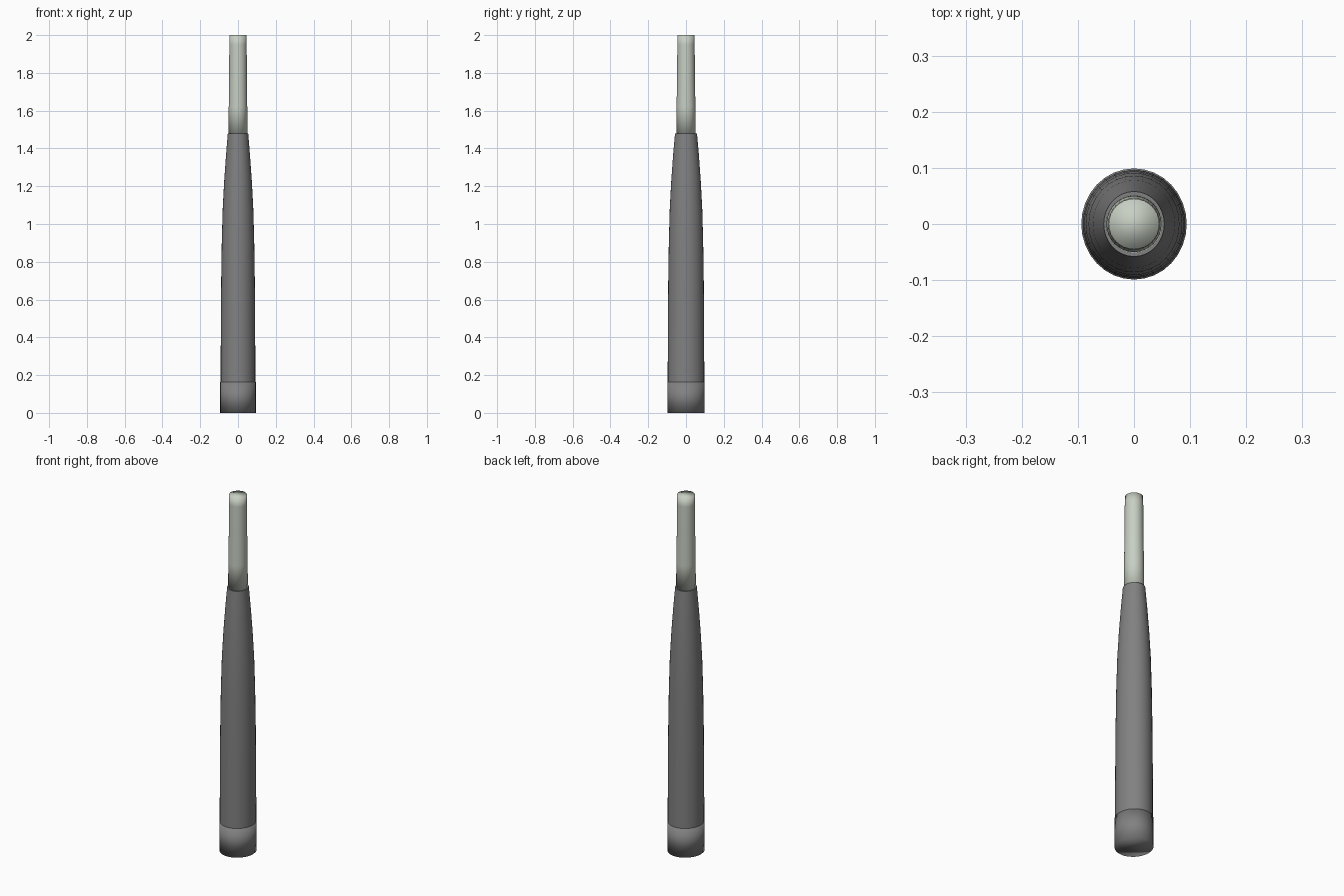
import bpy
import bmesh
from math import cos, sin, tau, radians

old = bpy.data.objects.get("Cube")
if old:
    bpy.data.objects.remove(old, do_unlink=True)

SIDES = 32


def material(name, colour):
    mat = bpy.data.materials.new(name)
    mat.use_nodes = True
    mat.diffuse_color = (*colour, 1)
    mat.node_tree.nodes["Principled BSDF"].inputs["Base Color"].default_value = (*colour, 1)
    return mat


def lathe(name, profile, mat, soft_caps):
    """Stack oval rings of (x radius, y radius, height) and cap both ends."""
    bm = bmesh.new()
    rings = [[bm.verts.new((rx * cos(tau * i / SIDES), ry * sin(tau * i / SIDES), z))
              for i in range(SIDES)] for rx, ry, z in profile]
    for low, high in zip(rings, rings[1:]):
        for i in range(SIDES):
            j = (i + 1) % SIDES
            bm.faces.new((low[i], low[j], high[j], high[i]))
    bm.faces.new(rings[0][::-1])
    bm.faces.new(rings[-1])
    mesh = bpy.data.meshes.new(name)
    bm.to_mesh(mesh)
    bm.free()
    mesh.materials.append(mat)
    obj = bpy.data.objects.new(name, mesh)
    bpy.context.collection.objects.link(obj)
    bpy.ops.object.select_all(action='DESELECT')
    obj.select_set(True)
    bpy.context.view_layer.objects.active = obj
    if soft_caps:
        bpy.ops.object.shade_smooth()
    else:
        bpy.ops.object.shade_smooth_by_angle(angle=radians(30))
    return obj


grey = material("dark grey rubber", (0.22, 0.22, 0.22))
pale = material("pale grey green", (0.57, 0.62, 0.54))

# Foot cap with softly shaded bottom edge
lathe("base_cap", [(0.094, 0.099, 0), (0.094, 0.099, 0.163)], grey, True)

# Oval sleeve, tapering in a gentle curve to a nearly round collar
lathe("tapered_sleeve", [
    (0.092, 0.097, 0.163), (0.091, 0.096, 0.45), (0.089, 0.094, 0.7),
    (0.086, 0.091, 0.9), (0.081, 0.086, 1.08), (0.073, 0.078, 1.23),
    (0.063, 0.068, 1.37), (0.054, 0.058, 1.48)], grey, False)

# Slim rod rising out of the collar
lathe("upper_rod", [
    (0.050, 0.051, 1.47), (0.049, 0.050, 1.62), (0.047, 0.047, 1.78),
    (0.046, 0.046, 1.95), (0.045, 0.045, 2.0)], pale, True)
